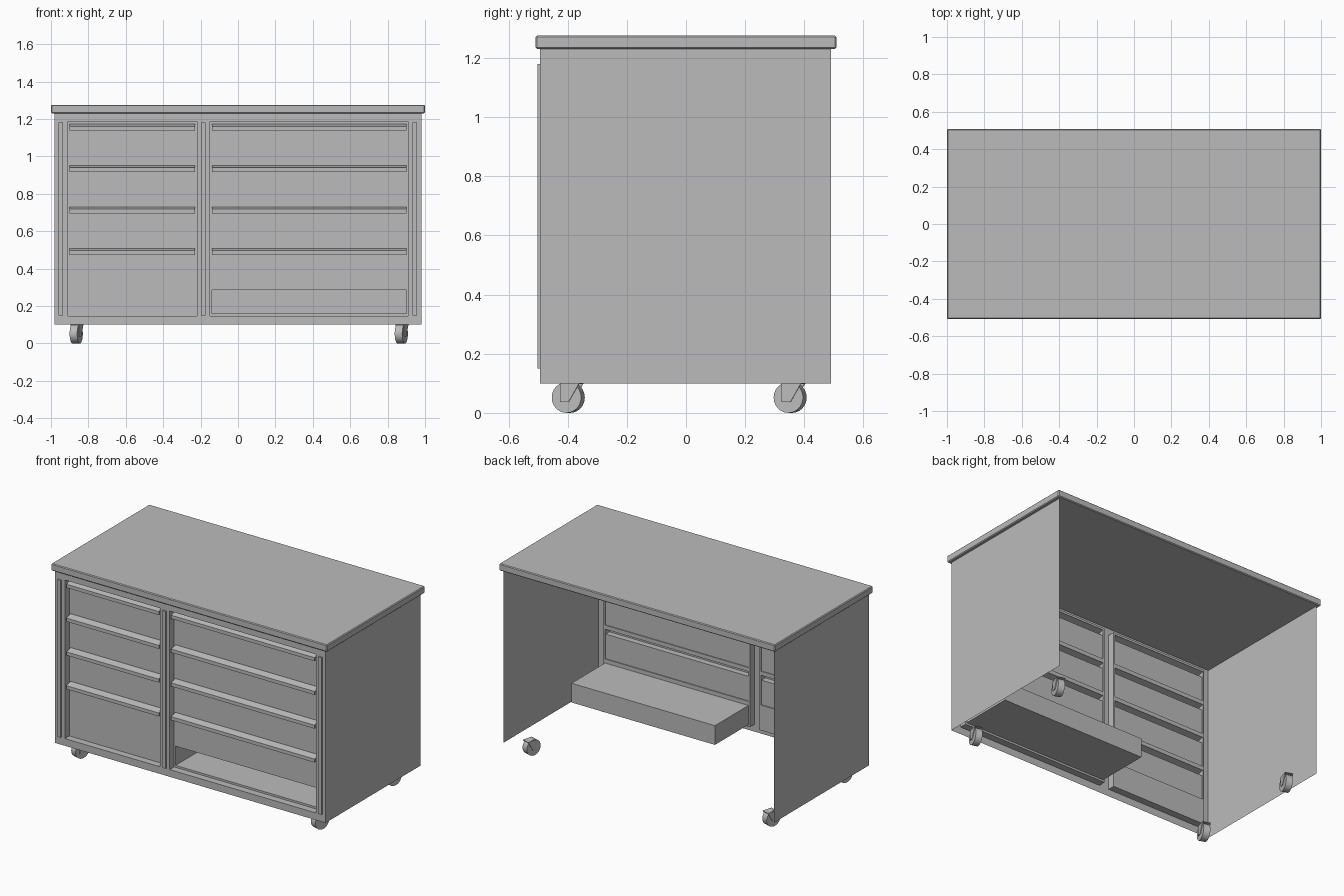
import bpy, bmesh
from math import radians
from mathutils import Matrix

cube = bpy.data.objects.get("Cube")
if cube:
    bpy.data.objects.remove(cube, do_unlink=True)

GREY = (0.5, 0.5, 0.5, 1)
steel = bpy.data.materials.new("grey steel")
steel.use_nodes = True
steel.diffuse_color = GREY
steel.node_tree.nodes["Principled BSDF"].inputs["Base Color"].default_value = GREY

FACE, BACK = -0.493, -0.447      # frame face and recessed panel depths
FLOOR, ROOF = 0.147, 1.186       # opening heights
BASE, UNDER = 0.10, 1.23         # cabinet bottom and worktop underside


def finish(name, bm):
    mesh = bpy.data.meshes.new(name)
    bm.to_mesh(mesh)
    bm.free()
    mesh.materials.append(steel)
    ob = bpy.data.objects.new(name, mesh)
    bpy.context.collection.objects.link(ob)
    return ob


def box(bm, x, y, z):
    verts = bmesh.ops.create_cube(bm, size=1)["verts"]
    for v in verts:
        v.co = [r[0] + (c + 0.5) * (r[1] - r[0]) for c, r in zip(v.co, (x, y, z))]
    return verts


def face(bm, points):
    return bm.faces.new([bm.verts.new(p) for p in points])


def upright(bm, x0, x1, z0, z1, y):
    face(bm, [(x0, y, z0), (x1, y, z0), (x1, y, z1), (x0, y, z1)])


def sweep(bm, profile, x0, x1):
    # sheet following a (y, z) profile along x
    for (ya, za), (yb, zb) in zip(profile, profile[1:]):
        face(bm, [(x0, ya, za), (x0, yb, zb), (x1, yb, zb), (x1, ya, za)])


# Worktop
bm = bmesh.new()
box(bm, (-1, 1), (-0.508, 0.508), (UNDER, 1.276))
bevel = finish("worktop", bm).modifiers.new("soft edge", "BEVEL")
bevel.width = 0.005
bevel.segments = 1

# Side panels
for side, x in (("left", 0.98), ("right", -0.98)):
    bm = bmesh.new()
    face(bm, [(x, FACE, BASE), (x, 0.49, BASE), (x, 0.49, UNDER), (x, FACE, UNDER)])
    finish(side + "_side_panel", bm)

# Front frame: rails, posts and the inward flanges of both openings
openings = {"narrow": (-0.91, -0.22), "wide": (-0.15, 0.91)}
bm = bmesh.new()
upright(bm, -0.98, 0.98, BASE, FLOOR, FACE)
upright(bm, -0.98, 0.98, ROOF, UNDER, FACE)
for x0, x1 in ((-0.98, -0.91), (-0.22, -0.15), (0.91, 0.98)):
    upright(bm, x0, x1, FLOOR, ROOF, FACE)
for x0, x1 in openings.values():
    for z in (FLOOR, ROOF):
        face(bm, [(x0, FACE, z), (x1, FACE, z), (x1, BACK, z), (x0, BACK, z)])
    for x in (x0, x1):
        face(bm, [(x, FACE, FLOOR), (x, BACK, FLOOR), (x, BACK, ROOF), (x, FACE, ROOF)])
finish("front_frame", bm)

# Vertical lock bars
for name, x in (("right", -0.947), ("middle", -0.186), ("left", 0.945)):
    bm = bmesh.new()
    box(bm, (x - 0.012, x + 0.012), (-0.502, FACE), (0.15, 1.18))
    finish(name + "_lock_bar", bm)

# Drawer fronts: folded sheet with a hollow pull along each top edge
DRAWER = BACK - 0.006
tops = [1.172 - 0.2215 * i for i in range(4)]
for name, (x0, x1) in openings.items():
    a, b = x0 + 0.01, x1 - 0.01
    for i, top in enumerate(tops):
        bm = bmesh.new()
        low = top - 0.195
        pull = [(DRAWER, top), (FACE + 0.001, top - 0.011),
                (FACE + 0.001, top - 0.034), (DRAWER, top - 0.034)]
        sweep(bm, [(BACK, top)] + pull + [(DRAWER, low), (BACK, low)], a, b)
        for x in (a, b):
            face(bm, [(x, y, z) for y, z in pull])
            face(bm, [(x, BACK, low), (x, BACK, top), (x, DRAWER, top), (x, DRAWER, low)])
        finish(f"{name}_drawer_{i + 1}", bm)

    # Backing sheet filling the gaps around the drawers
    bm = bmesh.new()
    upright(bm, x0, a, FLOOR, ROOF, BACK)
    upright(bm, b, x1, FLOOR, ROOF, BACK)
    edges = [ROOF]
    for top in tops:
        edges += [top, top - 0.195]
    if name == "wide":
        edges += [0.286, 0.16]
    edges.append(FLOOR)
    for hi, lo in zip(edges[::2], edges[1::2]):
        upright(bm, a, b, lo, hi, BACK)
    finish(name + "_backing", bm)

# Open-fronted shelf box at the bottom of the wide bay
bm = bmesh.new()
box(bm, (-0.14, 0.90), (BACK, -0.10), (0.16, 0.286))
bm.faces.ensure_lookup_table()
bmesh.ops.delete(bm, geom=[min(bm.faces, key=lambda f: f.calc_center_median().y)],
                 context="FACES_ONLY")
finish("open_shelf_box", bm)


# Casters, all swivelled the same way
def caster(name, x, y):
    place = Matrix.Translation((x, y, 0.052)) @ Matrix.Rotation(radians(-17), 4, "Z")
    bm = bmesh.new()
    bmesh.ops.create_cone(bm, cap_ends=True, segments=24, radius1=0.052, radius2=0.052,
                          depth=0.042, matrix=place @ Matrix.Rotation(radians(90), 4, "Y"))
    wheel = finish(name + "_wheel", bm)
    for p in wheel.data.polygons:
        p.use_smooth = len(p.vertices) == 4
    wheel.data.set_sharp_from_angle(angle=radians(40))
    bm = bmesh.new()
    for s in (-1, 1):
        flat = face(bm, [(s * 0.024 - 0.002, yy, zz) for yy, zz in
                         ((-0.022, 0.048), (0.046, 0.048), (0.008, -0.016), (-0.022, -0.016))])
        new = bmesh.ops.extrude_face_region(bm, geom=[flat])["geom"]
        bmesh.ops.translate(bm, vec=(0.004, 0, 0),
                            verts=[v for v in new if isinstance(v, bmesh.types.BMVert)])
    box(bm, (-0.026, 0.026), (-0.022, 0.046), (0.045, 0.048))
    bmesh.ops.recalc_face_normals(bm, faces=bm.faces)
    bm.transform(place)
    finish(name + "_fork", bm)


for side, x in (("left", 0.873), ("right", -0.865)):
    caster("front_" + side, x, -0.398)
    caster("back_" + side, x, 0.352)
